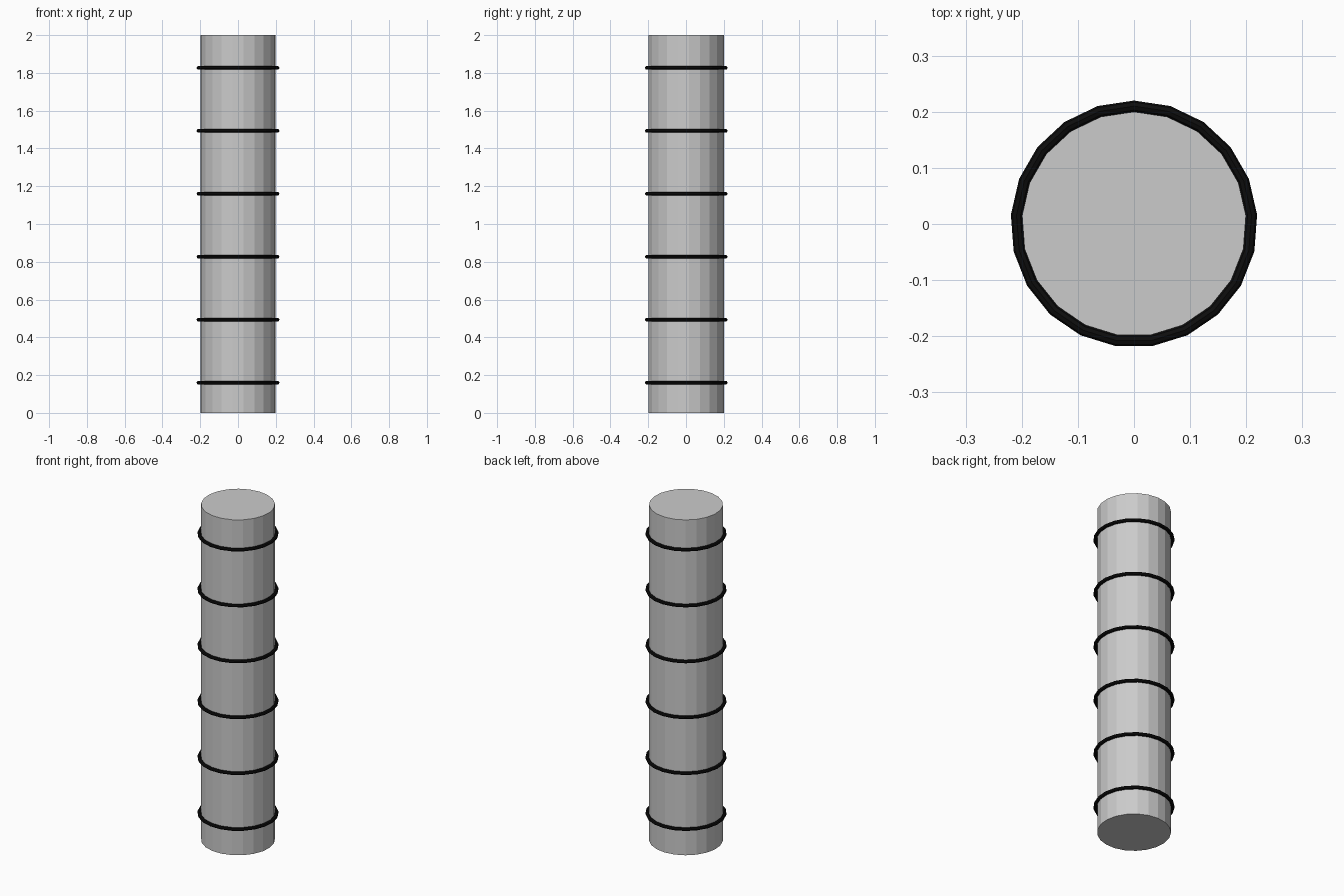
import bpy
import math

if "Cube" in bpy.data.objects:
    bpy.data.objects.remove(bpy.data.objects["Cube"])

SIDES = 21
RADIUS = 0.2
HEIGHT = 2.0

black = bpy.data.materials.new("black")
black.diffuse_color = (0.004, 0.004, 0.004, 1)
black.use_nodes = True
black.node_tree.nodes["Principled BSDF"].inputs["Base Color"].default_value = black.diffuse_color

# Plain faceted post
bpy.ops.mesh.primitive_cylinder_add(vertices=SIDES, radius=RADIUS, depth=HEIGHT,
                                    location=(0, 0, HEIGHT / 2))
bpy.context.object.name = "post"


def add_band(index):
    """Thin black band, turned so its corners line up with the post."""
    bpy.ops.mesh.primitive_torus_add(
        major_segments=SIDES, minor_segments=8,
        major_radius=RADIUS + 0.01, minor_radius=0.01,
        location=(0, 0, 0.16 + index / 3), rotation=(0, 0, math.pi / 2))
    band = bpy.context.object
    band.name = f"band_{index + 1}"
    band.data.materials.append(black)


# Six evenly spaced bands
for i in range(6):
    add_band(i)
